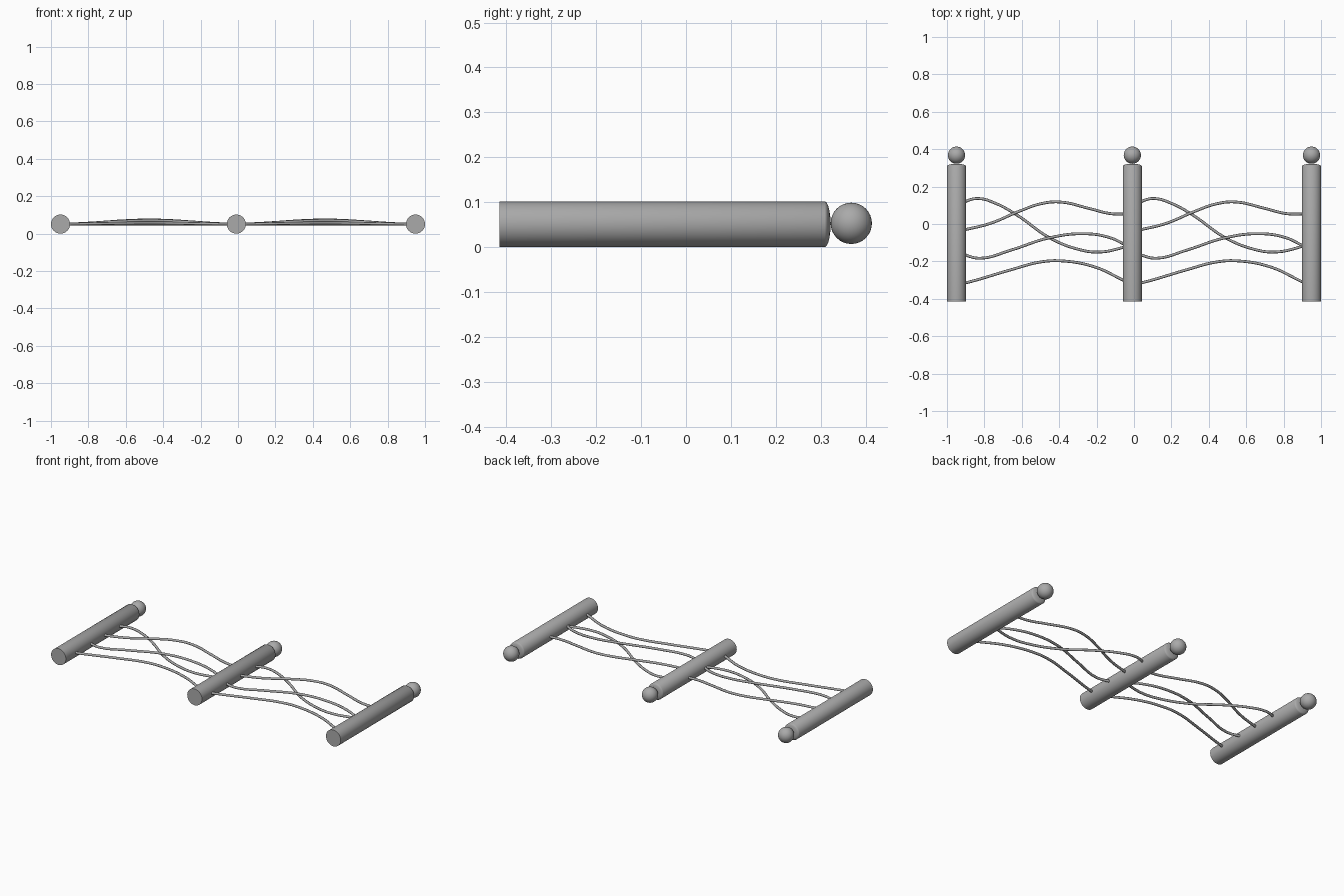
import bpy, bmesh, math
from mathutils import Matrix

cube = bpy.data.objects.get("Cube")
if cube:
    bpy.data.objects.remove(cube, do_unlink=True)

metal = bpy.data.materials.new("grey metal")
metal.use_nodes = True
GREY = (0.4, 0.4, 0.4, 1)
metal.diffuse_color = GREY
metal.node_tree.nodes["Principled BSDF"].inputs["Base Color"].default_value = GREY

R = 0.051          # post radius, also the height of its axis
POSTS = {"left": 0.949, "middle": -0.009, "right": -0.949}


def finish(bm, name, angle=35):
    me = bpy.data.meshes.new(name)
    bmesh.ops.recalc_face_normals(bm, faces=bm.faces)
    bm.to_mesh(me)
    bm.free()
    ob = bpy.data.objects.new(name, me)
    bpy.context.collection.objects.link(ob)
    me.materials.append(metal)
    bpy.ops.object.select_all(action="DESELECT")
    ob.select_set(True)
    bpy.context.view_layer.objects.active = ob
    bpy.ops.object.shade_smooth_by_angle(angle=math.radians(angle))
    return ob


def post(name, x):
    # Round bar along y with a shallow domed end
    profile = [(0, -0.415), (R, -0.415), (R, 0.309)]
    for i in range(1, 6):
        a = i / 5 * math.pi / 2
        profile.append((R * math.cos(a), 0.309 + 0.013 * math.sin(a)))
    bm = bmesh.new()
    verts = [bm.verts.new((r, y, 0)) for r, y in profile]
    edges = [bm.edges.new(p) for p in zip(verts, verts[1:])]
    bmesh.ops.spin(bm, geom=verts + edges, cent=(0, 0, 0), axis=(0, 1, 0),
                   angle=math.tau, steps=32)
    bmesh.ops.remove_doubles(bm, verts=bm.verts, dist=1e-4)
    bmesh.ops.translate(bm, verts=bm.verts, vec=(x, 0, R))
    finish(bm, name)


def ball(name, x):
    bm = bmesh.new()
    bmesh.ops.create_uvsphere(bm, u_segments=32, v_segments=16, radius=0.046,
                              matrix=Matrix.Translation((x, 0.368, R + 0.002)))
    finish(bm, name)


for side, x in POSTS.items():
    post(side + "_post", x)
    ball(side + "_ball", x)

# Wire paths: (x from post axis, y), and how far each one bows upward
WIRES = {
    "crossing_wire": (0.0, [(0.02, 0.10), (0.06, 0.125), (0.12, 0.136), (0.21, 0.11), (0.32, 0.05),
                            (0.50, -0.075), (0.65, -0.135), (0.76, -0.15), (0.89, -0.125), (0.93, -0.11)]),
    "back_wire": (0.022, [(0.02, -0.035), (0.06, -0.027), (0.18, 0.003), (0.34, 0.07), (0.45, 0.108),
                          (0.55, 0.118), (0.71, 0.083), (0.82, 0.056), (0.89, 0.053), (0.93, 0.056)]),
    "middle_wire": (0.02, [(0.02, -0.15), (0.06, -0.17), (0.13, -0.183), (0.29, -0.14), (0.50, -0.073),
                           (0.69, -0.052), (0.82, -0.073), (0.89, -0.105), (0.93, -0.13)]),
    "front_wire": (0.006, [(0.02, -0.32), (0.06, -0.312), (0.29, -0.245), (0.45, -0.203), (0.56, -0.197),
                           (0.74, -0.23), (0.89, -0.30), (0.93, -0.32)]),
}


def wire(name, x0, bow, path):
    cu = bpy.data.curves.new(name, "CURVE")
    cu.dimensions = "3D"
    cu.bevel_depth = 0.0075
    cu.bevel_resolution = 2
    cu.resolution_u = 6
    cu.use_fill_caps = True
    sp = cu.splines.new("BEZIER")
    sp.bezier_points.add(len(path) - 1)
    for p, (x, y) in zip(sp.bezier_points, path):
        t = x / 0.95
        p.co = (x0 + x, y, R + bow * math.sin(math.pi * t) ** 2)
        p.handle_left_type = p.handle_right_type = "AUTO"
    sp.use_smooth = True
    cu.materials.append(metal)
    ob = bpy.data.objects.new(name, cu)
    bpy.context.collection.objects.link(ob)


# The same set of wires repeats across both spans
for span, start in (("right", POSTS["right"]), ("left", POSTS["middle"])):
    for label, (bow, path) in WIRES.items():
        wire(span + "_" + label, start, bow, path)
